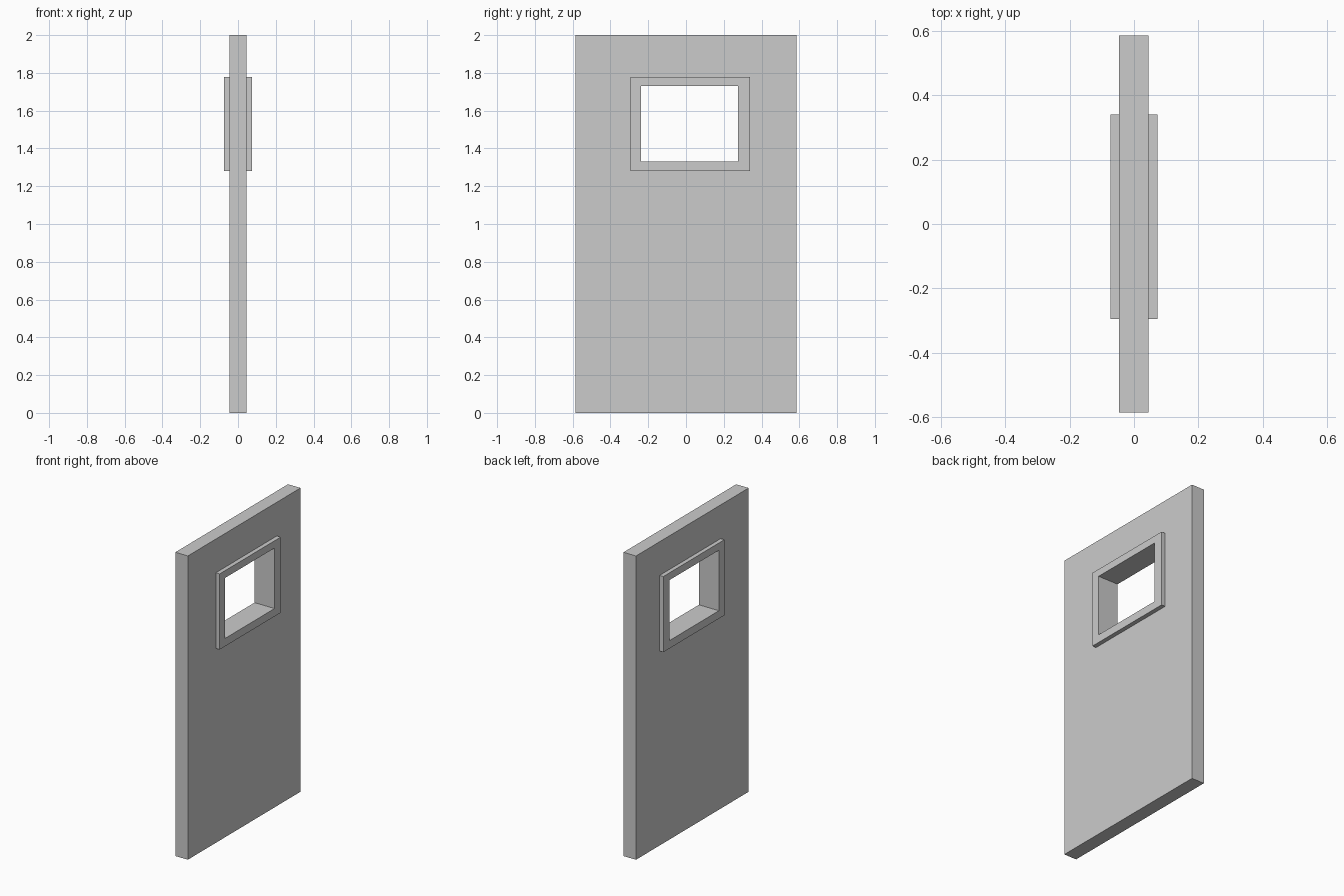
import bpy
import bmesh
from mathutils import Vector

if "Cube" in bpy.data.objects:
    bpy.data.objects.remove(bpy.data.objects["Cube"])


def framed_panel(name, outer, inner, x0, x1):
    """Panel in the YZ plane with a rectangular opening; rects are (y0, y1, z0, z1)."""
    def corners(r):
        return [(r[0], r[2]), (r[1], r[2]), (r[1], r[3]), (r[0], r[3])]

    bm = bmesh.new()
    out = [bm.verts.new((x0, y, z)) for y, z in corners(outer)]
    inn = [bm.verts.new((x0, y, z)) for y, z in corners(inner)]
    faces = []
    for i in range(4):
        j = (i + 1) % 4
        faces.append(bm.faces.new((out[i], out[j], inn[j], inn[i])))
    # give the flat ring its thickness, keeping the back faces
    ext = bmesh.ops.extrude_face_region(bm, geom=faces, use_keep_orig=True)
    moved = [g for g in ext["geom"] if isinstance(g, bmesh.types.BMVert)]
    bmesh.ops.translate(bm, verts=moved, vec=Vector((x1 - x0, 0, 0)))
    bmesh.ops.recalc_face_normals(bm, faces=bm.faces[:])
    mesh = bpy.data.meshes.new(name)
    bm.to_mesh(mesh)
    bm.free()
    obj = bpy.data.objects.new(name, mesh)
    bpy.context.collection.objects.link(obj)
    return obj


frame_outer = (-0.295, 0.34, 1.28, 1.778)
frame_inner = (-0.238, 0.276, 1.332, 1.73)

# Door slab with an opening that receives the window frame
framed_panel("door_slab", (-0.586, 0.586, 0.0, 2.0), frame_outer, -0.046, 0.045)

# Window frame passing through the slab, standing proud on both faces
framed_panel("window_frame", frame_outer, frame_inner, -0.073, 0.073)
